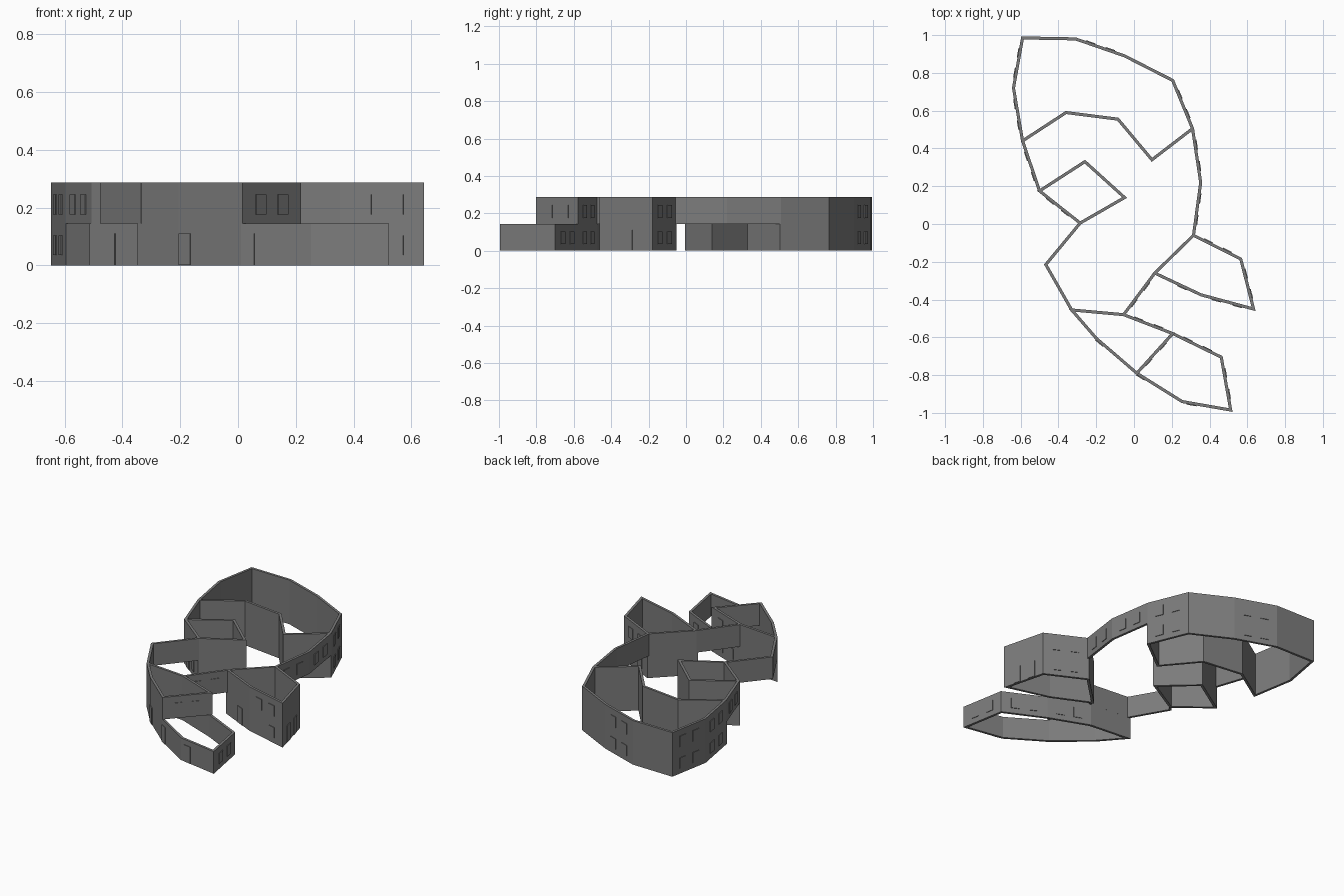
import bpy
import bmesh
from mathutils import Vector

cube = bpy.data.objects.get("Cube")
if cube:
    bpy.data.objects.remove(cube, do_unlink=True)

THICK = 0.016
FLOOR = 0.144
TOP = 0.287

# Plan corners, clockwise round the outer ring
P = {k: Vector(v) for k, v in dict(
    A=(-0.59, 0.985), B=(-0.31, 0.98), C=(-0.05, 0.89), D=(0.205, 0.76),
    E=(0.31, 0.505), F=(0.353, 0.22), G=(0.315, -0.06), H=(0.11, -0.26),
    I=(-0.055, -0.48), J=(-0.33, -0.455), K=(-0.467, -0.215), L=(-0.285, 0.005),
    M=(-0.50, 0.175), N=(-0.59, 0.44), O=(-0.638, 0.72),
    a=(0.095, 0.34), b=(-0.085, 0.555), c=(-0.36, 0.59),        # courtyard
    d=(-0.05, 0.14), e=(-0.26, 0.33),                           # small room
    p=(0.565, -0.185), q=(0.633, -0.45), r=(0.355, -0.375),     # east wing
    s=(0.205, -0.58), t=(0.462, -0.705), u=(0.512, -0.985),     # front wing
    v=(0.255, -0.94), w=(0.015, -0.79), x=(-0.20, -0.605)).items()}

paint = bpy.data.materials.new("wall grey")
paint.use_nodes = True
GREY = (0.2, 0.2, 0.2, 1.0)
paint.diffuse_color = GREY
paint.node_tree.nodes["Principled BSDF"].inputs["Base Color"].default_value = GREY


def finish(name, bm):
    bmesh.ops.recalc_face_normals(bm, faces=bm.faces)
    mesh = bpy.data.meshes.new(name)
    bm.to_mesh(mesh)
    bm.free()
    mesh.materials.append(paint)
    obj = bpy.data.objects.new(name, mesh)
    bpy.context.collection.objects.link(obj)


def left_of(p0, p1):
    d = (p1 - p0).normalized()
    return Vector((-d.y, d.x))


def wall(name, route, z0, z1, closed=False):
    """Mitred wall of constant thickness along a route of plan corners."""
    pts = [P[k] for k in route]
    n = len(pts)
    bm = bmesh.new()
    rings = []
    for i, pt in enumerate(pts):
        sides = []
        if closed or i > 0:
            sides.append(left_of(pts[i - 1], pt))
        if closed or i < n - 1:
            sides.append(left_of(pt, pts[(i + 1) % n]))
        m = sum(sides, Vector((0, 0))).normalized()
        off = m * (THICK / 2 / max(m.dot(sides[0]), 0.4))
        section = [(pt + off, z0), (pt - off, z0), (pt - off, z1), (pt + off, z1)]
        rings.append([bm.verts.new((c.x, c.y, z)) for c, z in section])
    for i in range(n if closed else n - 1):
        r0, r1 = rings[i], rings[(i + 1) % n]
        for j in range(4):
            k = (j + 1) % 4
            bm.faces.new((r0[j], r0[k], r1[k], r1[j]))
    if not closed:
        bm.faces.new(rings[0])
        bm.faces.new(rings[-1])
    finish(name, bm)


def plates(name, spots, z0, z1, width=0.052, proud=0.004):
    """Thin panels on the outer side of walls, at fractions along each one."""
    bm = bmesh.new()
    for pair, fractions in spots.items():
        p0, p1 = P[pair[0]], P[pair[1]]
        n = left_of(p0, p1)
        half = (p1 - p0).normalized() * width / 2
        for f in fractions:
            mid = p0.lerp(p1, f) + n * (THICK / 2)
            quad = [mid - half, mid + half, mid + half + n * proud, mid - half + n * proud]
            lo = [bm.verts.new((c.x, c.y, z0)) for c in quad]
            hi = [bm.verts.new((c.x, c.y, z1)) for c in quad]
            bm.faces.new(lo)
            bm.faces.new(hi)
            for j in range(4):
                k = (j + 1) % 4
                bm.faces.new((lo[j], lo[k], hi[k], hi[j]))
    finish(name, bm)


# Ground storey: four separate closed rooms
wall("main_hall_lower", "ABCDEabcNO", 0, FLOOR, True)
wall("small_room_lower", "LMed", 0, FLOOR, True)
wall("east_wing_lower", "GpqrH", 0, FLOOR, True)
wall("front_wing_lower", "IstuvwxJ", 0, FLOOR, True)

# Upper storey: one continuous ring bridging the rooms, plus their inner walls
wall("ring_upper", "ABCDEFGHIJKLMNO", FLOOR, TOP, True)
wall("courtyard_upper", "NcbaE", FLOOR, TOP)
wall("small_room_upper", "LdeM", FLOOR, TOP)
wall("east_wing_upper", "GpqrH", FLOOR, TOP)
wall("front_wing_upper", "IswxJ", FLOOR, TOP)

# Windows and doors
two = (0.3, 0.7)
plates("upper_windows", {
    "BC": two, "DE": two, "EF": two, "FG": two, "HI": two, "MN": two,
    "NO": two, "OA": two, "Gp": two, "qr": two, "Is": two, "sw": two,
}, 0.175, 0.245)
plates("lower_windows", {
    "BC": two, "DE": two, "NO": two, "OA": two, "Gp": two, "qr": (0.3,),
    "Is": two, "st": two, "LM": (0.35,), "tu": two,
}, 0.035, 0.103)
plates("doors", {
    "pq": two, "rH": (0.4,), "LM": (0.72,), "vw": (0.9,), "wx": (0.9,),
    "uv": (0.8,),
}, 0.002, 0.11)
